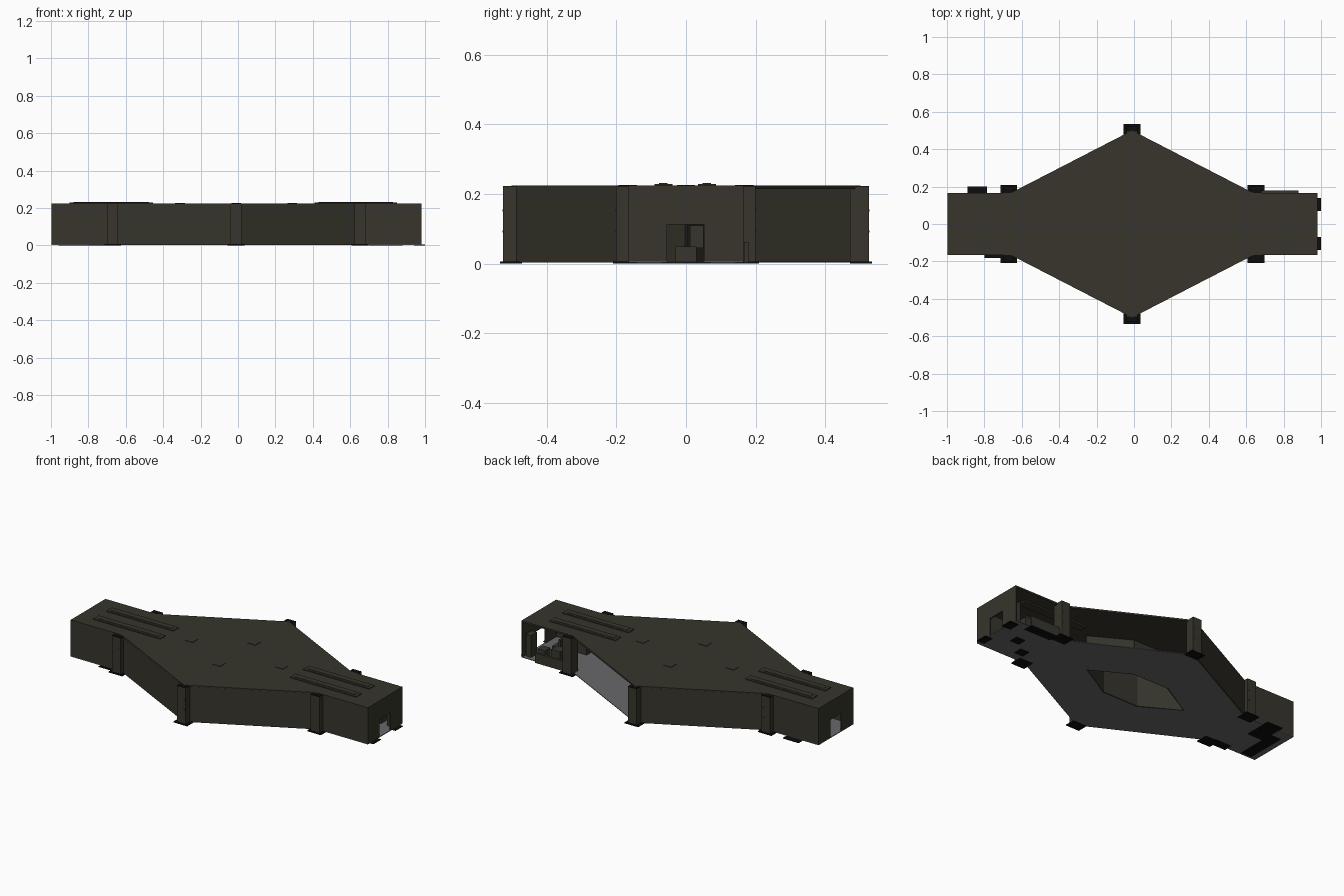
import bpy, bmesh
from math import atan2
from mathutils import Vector, Matrix

if "Cube" in bpy.data.objects:
    bpy.data.objects.remove(bpy.data.objects["Cube"], do_unlink=True)


def material(name, rgb):
    m = bpy.data.materials.new(name)
    m.use_nodes = True
    m.diffuse_color = (*rgb, 1)
    m.node_tree.nodes["Principled BSDF"].inputs["Base Color"].default_value = (*rgb, 1)
    return m


OLIVE = material("dark olive", (0.038, 0.036, 0.025))
GREY = material("floor grey", (0.14, 0.14, 0.145))
BLACK = material("black", (0.004, 0.004, 0.004))


def finish(name, bm, mat):
    bmesh.ops.recalc_face_normals(bm, faces=bm.faces)
    me = bpy.data.meshes.new(name)
    bm.to_mesh(me)
    bm.free()
    me.materials.append(mat)
    ob = bpy.data.objects.new(name, me)
    bpy.context.collection.objects.link(ob)
    return ob


def box(name, x0, x1, y0, y1, z0, z1, mat=OLIVE):
    bm = bmesh.new()
    bmesh.ops.create_cube(bm, size=1)
    size = Matrix.Diagonal((x1 - x0, y1 - y0, z1 - z0, 1))
    mid = Matrix.Translation(((x0 + x1) / 2, (y0 + y1) / 2, (z0 + z1) / 2))
    bm.transform(mid @ size)
    return finish(name, bm, mat)


def prism(name, outline, z0, z1, mat=OLIVE):
    bm = bmesh.new()
    face = bm.faces.new([bm.verts.new((x, y, z0)) for x, y in outline])
    ext = bmesh.ops.extrude_face_region(bm, geom=[face], use_keep_orig=True)
    top = [v for v in ext["geom"] if isinstance(v, bmesh.types.BMVert)]
    bmesh.ops.translate(bm, verts=top, vec=(0, 0, z1 - z0))
    return finish(name, bm, mat)


def wall(name, a, b, z0=0.003, z1=0.216, thick=0.008):
    a, b = Vector(a), Vector(b)
    d = b - a
    bm = bmesh.new()
    bmesh.ops.create_cube(bm, size=1)
    mid = (a + b) / 2
    bm.transform(Matrix.Translation((mid.x, mid.y, (z0 + z1) / 2))
                 @ Matrix.Rotation(atan2(d.y, d.x), 4, "Z")
                 @ Matrix.Diagonal((d.length, thick, z1 - z0, 1)))
    return finish(name, bm, OLIVE)


# Plan: two narrow corridors joined by a wide diamond hall
CX, L, R, SIDE, APEX = -0.01, -0.998, 0.98, 0.165, 0.5
BL, BR = -0.66, 0.64
half = [(L, SIDE), (BL, SIDE), (CX, APEX), (BR, SIDE), (R, SIDE)]
shaft = [(CX + 0.35, 0), (CX + 0.12, 0.13), (CX - 0.12, 0.13), (CX - 0.35, 0)]


def flip(points):
    return [(x, -y) for x, y in points]


prism("roof", half + flip(half)[::-1], 0.214, 0.224)

# Floor in two mirrored halves around the open shaft
floor = [(L, 0)] + half + [(R, 0)] + shaft
prism("floor_back", floor, 0.003, 0.007, GREY)
prism("floor_front", flip(floor), 0.003, 0.007, GREY)

# Outer walls: the back is open on the left
inset = 0.004
edge = [(x, y - inset) for x, y in half]
for i in range(4):
    wall(f"front_wall_{i}", *flip(edge[i:i + 2]))
    if i < 2:
        wall(f"back_wall_{i}", *edge[i:i + 2])

# End walls with a doorway in each
for side, x in (("right", L + inset), ("left", R - inset)):
    wall(f"{side}_end_front", (x, -SIDE), (x, -0.055))
    wall(f"{side}_end_back", (x, 0.052), (x, SIDE))
    wall(f"{side}_door_lintel", (x, -0.055), (x, 0.052), z0=0.112)

# Six-sided shaft in the hall
ring = shaft + flip(shaft[1:3])[::-1]
for i, p in enumerate(ring):
    wall(f"shaft_wall_{i}", p, ring[(i + 1) % 6])

# Buttress posts with black caps, feet and bolts
for i, (x, inner, outer) in enumerate(((-0.67, 0.135, 0.2), (CX, 0.47, 0.525),
                                       (0.653, 0.135, 0.2))):
    for s, side in ((1, "back"), (-1, "front")):
        def span(a, b):
            return sorted((s * a, s * b))
        wall_y = APEX - 0.005 if i == 1 else SIDE
        box(f"{side}_post_{i}", x - 0.029, x + 0.029, *span(inner, outer), 0.003, 0.221)
        box(f"{side}_post_cap_{i}", x - 0.029, x + 0.029,
            *span(wall_y, outer), 0.221, 0.2235, BLACK)
        box(f"{side}_post_foot_{i}", x - 0.045, x + 0.045,
            *span(inner, outer + 0.009), 0, 0.006, BLACK)
        for z in (0.09, 0.15):
            box(f"{side}_post_bolt_{i}", x + 0.015, x + 0.021,
                *span(outer, outer + 0.002), z, z + 0.006)

# Roof vents: long bars over the corridors and small hatches over the hall
for x0, x1 in ((-0.9, -0.455), (0.41, 0.85)):
    for y in (-0.065, 0.06):
        box("roof_vent", x0, x1, y - 0.026, y + 0.026, 0.205, 0.229)
        box("roof_vent_ridge", x0 + 0.02, x1 - 0.02, y - 0.012, y + 0.012, 0.226, 0.231)
for x, y in ((-0.31, 0), (0.29, 0), (CX, 0.167), (CX, -0.167)):
    box("roof_hatch", x - 0.026, x + 0.026, y - 0.026, y + 0.026, 0.22, 0.2265)

# Ground pads
for x0, x1, y0, y1 in ((-0.89, -0.785, 0.03, 0.2), (-0.96, -0.89, -0.15, 0.1),
                       (-0.8, -0.69, -0.182, -0.13), (0.94, 1.0, 0.07, 0.14),
                       (0.95, 1.0, -0.14, -0.07), (0.7, 0.88, 0.12, 0.175),
                       (0.8, 0.86, -0.025, 0.03), (0.7, 0.76, -0.11, -0.055)):
    box("ground_pad", x0, x1, y0, y1, 0, 0.004, BLACK)

# Furnishings in the open left corridor
box("low_wall", 0.64, 0.88, 0.166, 0.18, 0.003, 0.062)
box("cabinet", 0.93, 0.965, 0.09, 0.145, 0.005, 0.14)
box("crate", 0.84, 0.89, 0.09, 0.14, 0.005, 0.07)
box("console", 0.74, 0.8, 0.08, 0.14, 0.005, 0.09)
box("bench", 0.79, 0.87, -0.03, 0.03, 0.005, 0.05)
box("screen", 0.8, 0.815, 0.012, 0.05, 0.045, 0.11)
box("stool", 0.7, 0.76, -0.11, -0.055, 0.005, 0.08)
